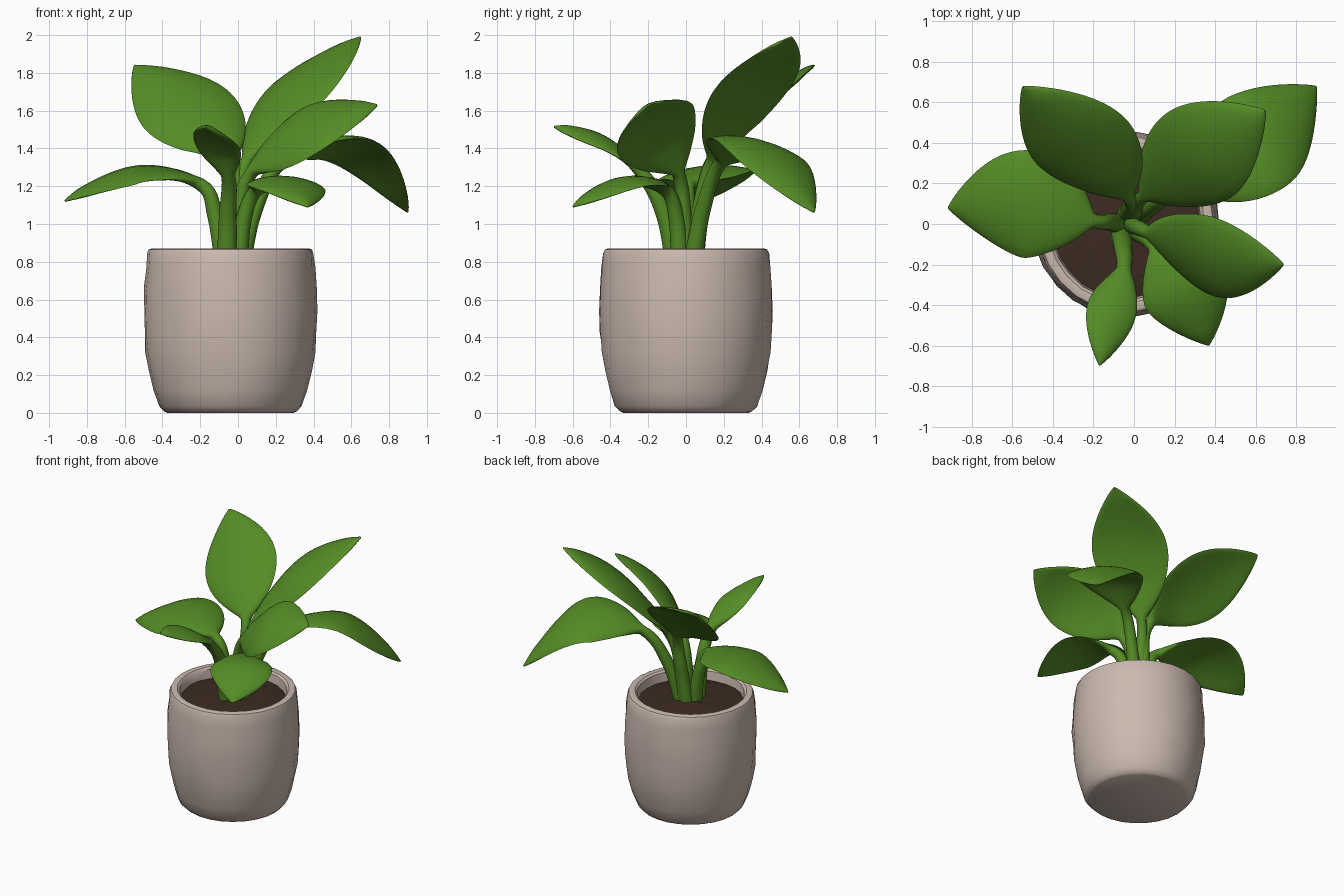
import bpy, bmesh, math, random
from mathutils import Vector

if "Cube" in bpy.data.objects:
    bpy.data.objects.remove(bpy.data.objects["Cube"])

random.seed(4)
CX = -0.04  # pot centre in x


def material(name, rgb):
    m = bpy.data.materials.new(name)
    m.diffuse_color = (*rgb, 1)
    m.use_nodes = True
    m.node_tree.nodes["Principled BSDF"].inputs["Base Color"].default_value = m.diffuse_color
    return m


CLAY = material("pale_clay", (0.60, 0.49, 0.43))
SOIL = material("dark_soil", (0.045, 0.024, 0.016))
GREEN = material("leaf_green", (0.090, 0.262, 0.019))


def loft(name, rings, mat, angle):
    """Skin closed rings of equal size and cap both ends."""
    bm = bmesh.new()
    vr = [[bm.verts.new(p) for p in r] for r in rings]
    n = len(rings[0])
    for a, b in zip(vr, vr[1:]):
        for i in range(n):
            j = (i + 1) % n
            bm.faces.new((a[i], a[j], b[j], b[i]))
    bm.faces.new(vr[0][::-1])
    bm.faces.new(vr[-1])
    bmesh.ops.recalc_face_normals(bm, faces=bm.faces)
    me = bpy.data.meshes.new(name)
    bm.to_mesh(me)
    bm.free()
    me.materials.append(mat)
    ob = bpy.data.objects.new(name, me)
    bpy.context.collection.objects.link(ob)
    bpy.ops.object.select_all(action='DESELECT')
    ob.select_set(True)
    bpy.context.view_layer.objects.active = ob
    bpy.ops.object.shade_smooth_by_angle(angle=math.radians(angle))
    return ob


def round_ring(r, z, n, jitter=0.0, zjit=0.0):
    out = []
    for i in range(n):
        a = 2 * math.pi * i / n
        q = r + random.uniform(-jitter, jitter)
        out.append((CX + q * math.cos(a), q * math.sin(a),
                    z + random.uniform(-zjit, zjit)))
    return out


# Hand-made pot: outside, rim, inside wall
profile = [(0.335, 0.0, 0), (0.352, 0.008, 0), (0.378, 0.035, .003),
           (0.405, 0.12, .004), (0.431, 0.22, .005), (0.447, 0.32, .005),
           (0.456, 0.43, .005), (0.459, 0.54, .005), (0.456, 0.66, .005),
           (0.448, 0.77, .004), (0.441, 0.845, .003), (0.432, 0.865, .002),
           (0.418, 0.870, .002), (0.388, 0.868, .002), (0.374, 0.855, .003),
           (0.366, 0.80, .003), (0.36, 0.72, 0)]
loft("pot", [round_ring(r, z, 26, j) for r, z, j in profile], CLAY, 32)

# Slightly lumpy soil disc
soil = [(0.365, 0.74, 0), (0.368, 0.79, .004), (0.31, 0.80, .008),
        (0.24, 0.805, .008), (0.16, 0.81, .008), (0.08, 0.815, .006),
        (0.02, 0.815, 0)]
loft("soil", [round_ring(r, z, 26, 0, j) for r, z, j in soil], SOIL, 40)


def catmull(p, i, t):
    """Point on segment i of a spline through p."""
    p1, p2 = p[i], p[i + 1]
    p0 = p[i - 1] if i > 0 else p1 * 2 - p2
    p3 = p[i + 2] if i + 2 < len(p) else p2 * 2.0 - p1 + (p2 - 2 * p1 + p0) * 0.5
    return 0.5 * (2 * p1 + (p2 - p0) * t + (2 * p0 - 5 * p1 + 4 * p2 - p3) * t * t
                  + (3 * p1 - p0 - 3 * p2 + p3) * t ** 3)


def leaf(name, pts, side, r=0.05, crown=0.16):
    """Stalk and blade in one skin; pts = soil, stalk, blade base, middle, tip."""
    p = [Vector(q) for q in pts]
    side = Vector(side)
    width = side.length
    steps = [(i, k / 6) for i in (0, 1) for k in range(6)]
    steps += [(i, k / 14) for i in (2, 3) for k in range(14)]
    steps += [(3, 0.97), (3, 0.992)]
    centre = [catmull(p, i, t) for i, t in steps]
    tang = []
    for i, t in steps:
        lo, hi = max(t - .02, 0), min(t + .02, 1)
        tang.append((catmull(p, i, hi) - catmull(p, i, lo)).normalized())
    sign = 1 if side.cross(tang[26]).z > 0 else -1
    rings = []
    for (i, t), c, d in zip(steps, centre, tang):
        s = (side - d * side.dot(d)).normalized()
        n = s.cross(d) * sign
        if i < 2:                       # stalk
            w = th = r * (1 - 0.32 * (i + t) / 2)
            bow = 0
        else:                           # blade
            u = (i - 2 + t) / 2
            r0 = r * 0.68
            w = math.hypot(r0 * (1 - u) ** 2, width * math.sin(math.pi * u) ** 0.85)
            th = 0.018 + (r0 - 0.018) * max(0, 1 - u * 3.5)
            th *= min(1, (1 - u) * 8 + 0.25)
            bow = crown * w * min(1, u * 4)
        ring = []
        for k in range(20):
            a = 2 * math.pi * k / 20
            x = math.cos(a)
            ring.append(c + s * w * x + n * (th * math.sin(a) + bow * (0.4 - x * x)))
        rings.append(ring)
    loft(name, rings, GREEN, 60)


# Leaves, each aimed by its spine points and half-width vector
leaf("leaf_left", [(-0.07, 0, .76), (-0.12, .01, 1.04), (-0.20, .015, 1.21),
                   (-0.53, .095, 1.27), (-0.92, .08, 1.12)], (-.03, .265, .03))
leaf("leaf_back_left", [(-0.04, .04, .76), (-0.02, .08, 1.06), (-0.03, .14, 1.34),
                        (-0.26, .39, 1.61), (-0.55, .68, 1.84)], (.20, .13, .12))
leaf("leaf_back_right_tall", [(0, .03, .76), (0, .07, 1.06), (.05, .14, 1.34),
                              (.31, .33, 1.72), (.65, .56, 1.99)], (.19, -.18, .02))
leaf("leaf_back_right_drooping", [(.01, .03, .76), (.09, .09, 1.08), (.24, .19, 1.33),
                                  (.59, .40, 1.405), (.90, .68, 1.06)],
     (.11, -.235, .06))
leaf("leaf_right", [(.0, -.0, .76), (.0, -.01, 1.02), (.07, -.04, 1.27),
                    (.37, -.17, 1.51), (.74, -.20, 1.63)], (-.05, .205, .11))
leaf("leaf_front_right", [(0, -.03, .76), (.03, -.05, 1.02), (.10, -.11, 1.18),
                          (.25, -.32, 1.22), (.37, -.60, 1.09)], (.19, .10, 0))
leaf("leaf_front_small", [(-.06, -.05, .76), (-.055, -.11, 1.04), (-.05, -.22, 1.25),
                          (-.11, -.43, 1.43), (-.17, -.70, 1.515)],
     (.115, .02, -.04), r=0.055)
